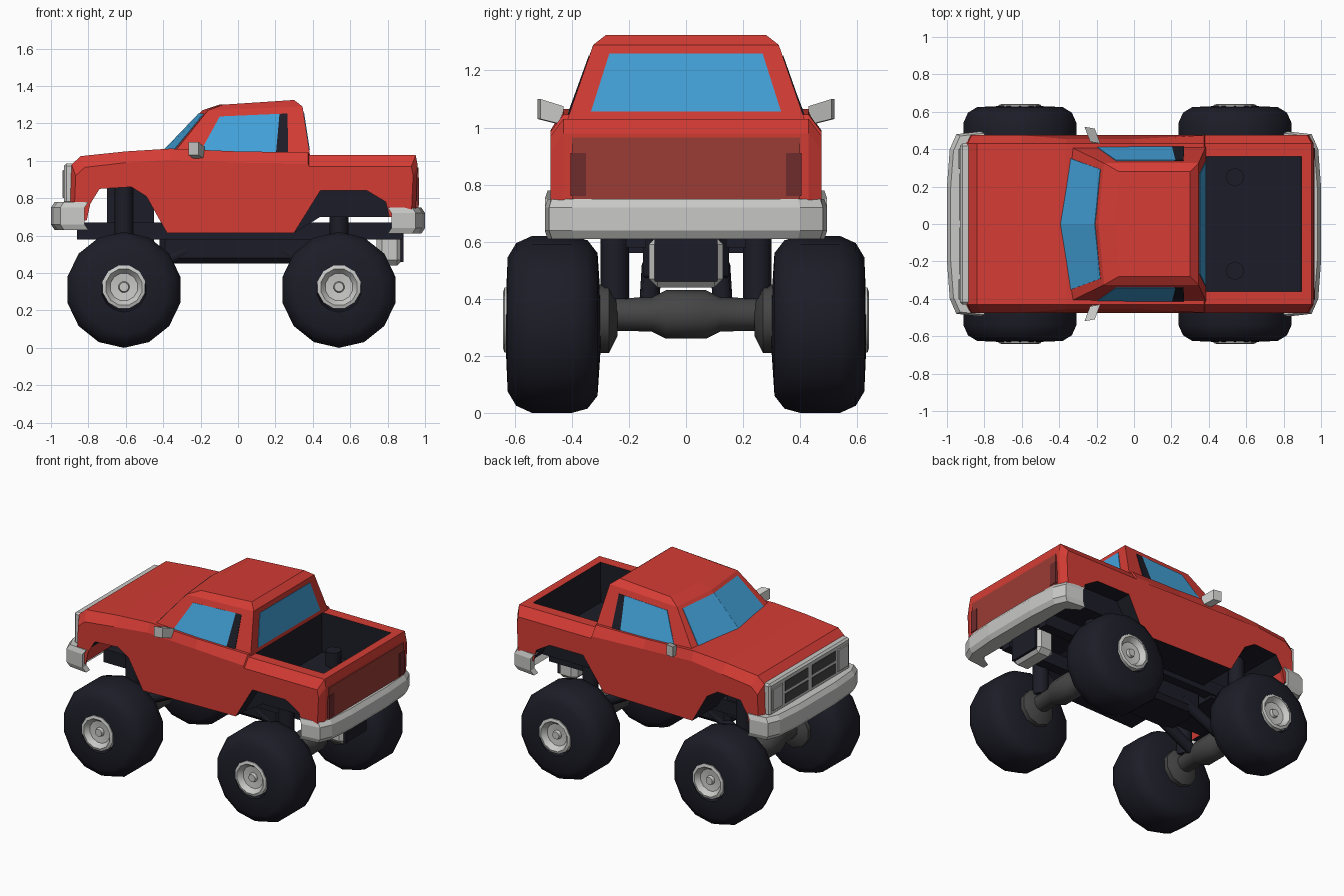
import bpy, bmesh, math
from mathutils import Vector

cube = bpy.data.objects.get("Cube")
if cube:
    bpy.data.objects.remove(cube)


def material(name, r, g, b):
    m = bpy.data.materials.new(name)
    m.use_nodes = True
    m.diffuse_color = (r, g, b, 1)
    m.node_tree.nodes["Principled BSDF"].inputs["Base Color"].default_value = (r, g, b, 1)
    return m


RED = material("red paint", 0.66, 0.045, 0.035)
DULL = material("dull red", 0.33, 0.045, 0.035)
LAMP = material("lamp red", 0.16, 0.025, 0.025)
BLACK = material("near black", 0.012, 0.012, 0.021)
GREY = material("axle grey", 0.06, 0.06, 0.062)
CHROME = material("light grey", 0.58, 0.58, 0.57)
GLASS = material("blue glass", 0.056, 0.36, 0.7)


def finish(name, bm, *mats, angle=None):
    bmesh.ops.remove_doubles(bm, verts=bm.verts, dist=0.0001)
    bmesh.ops.recalc_face_normals(bm, faces=bm.faces)
    mesh = bpy.data.meshes.new(name)
    bm.to_mesh(mesh)
    bm.free()
    for m in mats:
        mesh.materials.append(m)
    ob = bpy.data.objects.new(name, mesh)
    bpy.context.collection.objects.link(ob)
    if angle:
        bpy.ops.object.select_all(action="DESELECT")
        ob.select_set(True)
        bpy.context.view_layer.objects.active = ob
        bpy.ops.object.shade_smooth_by_angle(angle=math.radians(angle))
    return ob


def loft(rings, caps=True):
    """Skin closed rings of equal length."""
    bm = bmesh.new()
    rows = [[bm.verts.new(p) for p in ring] for ring in rings]
    n = len(rows[0])
    for a, b in zip(rows, rows[1:]):
        for i in range(n):
            j = (i + 1) % n
            bm.faces.new((a[i], a[j], b[j], b[i]))
    if caps:
        bm.faces.new(rows[0])
        bm.faces.new(rows[-1])
    return bm


def box(name, x, y, z, mat, bevel=0.0):
    rings = [[(x[0], y[0], h), (x[1], y[0], h), (x[1], y[1], h), (x[0], y[1], h)] for h in z]
    bm = loft(rings)
    if bevel:
        bmesh.ops.bevel(bm, geom=bm.edges[:], offset=bevel, segments=1, affect="EDGES")
    return finish(name, bm, mat)


def lathe(name, profile, x, z, sides, mat, side=1):
    """Turn (y, radius) points around an axis along y."""
    rings = [[(x + r * math.cos(t), side * y, z + r * math.sin(t))
              for t in (math.tau * (i + 0.5) / sides for i in range(sides))]
             for y, r in profile]
    return finish(name, loft(rings), mat, angle=40)


def beam(name, p, q, r, mat):
    p, q = Vector(p), Vector(q)
    rot = (q - p).to_track_quat("Z", "Y")
    around = [Vector((math.cos(k * math.tau / 8), math.sin(k * math.tau / 8), 0)) * r for k in range(8)]
    return finish(name, loft([[c + rot @ v for v in around] for c in (p, q)]), mat, angle=50)


def plate(name, quad, uvs, mat, lift=0.006):
    """Thin sheet laid on a quad, with corners given as fractions of it."""
    a, b, c, d = map(Vector, quad)
    n = (b - a).cross(d - a).normalized() * lift
    pts = [(a.lerp(b, u)).lerp(d.lerp(c, u), v) for u, v in uvs]
    return finish(name, loft([[p - n for p in pts], [p + n * 0.6 for p in pts]]), mat)


# Body: side outline (x, z, z inside the bed), skinned across the width
outline = [(-.90, .68, .68), (-.89, .98, .98), (-.84, 1.025, 1.025), (-.6, 1.05, 1.05),
           (-.36, 1.065, 1.065), (0, 1.05, 1.05), (.375, 1.045, 1.045), (.38, 1.03, .76),
           (.89, 1.03, .76), (.895, 1.03, 1.03), (.95, 1.03, 1.03), (.96, .98, .98),
           (.95, .70, .70), (.83, .70, .70), (.79, .78, .70), (.69, .84, .70),
           (.44, .84, .70), (.30, .615, .615), (-.38, .615, .615), (-.49, .81, .81),
           (-.57, .86, .86), (-.74, .85, .85), (-.81, .77, .77), (-.83, .68, .68)]


def body_ring(y, inner=False, outer=False):
    ring = []
    for x, z, zi in outline:
        z = zi if inner else z
        yy = y
        if outer:
            z = z - 0.06 if z > .95 else z
            yy = y * (.955 if abs(x) < .37 else 1)
            x = x * .975 if abs(x) > .8 else x
        ring.append((x, yy, z))
    return ring


half = [(.475, False, True), (.43, False, False), (.36, False, False), (.36, True, False)]
bm = loft([body_ring(-y, i, o) for y, i, o in half] + [body_ring(y, i, o) for y, i, o in half[::-1]])
bmesh.ops.remove_doubles(bm, verts=bm.verts, dist=0.0001)
bmesh.ops.dissolve_degenerate(bm, edges=bm.edges, dist=0.0001)
bmesh.ops.recalc_face_normals(bm, faces=bm.faces)
for f in bm.faces:
    c = f.calc_center_median()
    in_bed = max(abs(v.co.y) for v in f.verts) < .362 and .376 < c.x < .897
    if in_bed or f.normal.z < -.3:
        f.material_index = 1
finish("body", bm, RED, BLACK)


# Cab
def cab_ring(front, corner, rear, y, z_front, z_rear):
    return [(front, 0, z_front), (corner, -y, z_front), (rear, -y, z_rear),
            (rear, y, z_rear), (corner, y, z_front)]


low = cab_ring(-.41, -.345, .385, .415, 1.04, 1.03)
mid = cab_ring(-.19, -.16, .345, .325, 1.27, 1.29)
top = cab_ring(-.10, -.08, .30, .28, 1.30, 1.325)
finish("cab", loft([low, mid, top]), RED)

# Windows
for name, i, uvs in (
        ("windscreen_a", 0, [(0, .07), (.86, .07), (.88, .92), (0, .92)]),
        ("windscreen_b", 4, [(.14, .07), (1, .07), (1, .92), (.12, .92)]),
        ("side_window_a", 1, [(.19, .02), (.75, .02), (.76, .86), (.17, .84)]),
        ("side_window_b", 3, [(.25, .02), (.81, .02), (.83, .84), (.24, .86)]),
        ("rear_window", 2, [(.09, .10), (.91, .10), (.90, .88), (.10, .88)])):
    j = (i + 1) % 5
    plate(name, (low[i], low[j], mid[j], mid[i]), uvs, GLASS)
for name, i, u, w in (("pillar_trim_a", 1, .75, .84), ("pillar_trim_b", 3, .16, .25)):
    plate(name, (low[i], low[i + 1], mid[i + 1], mid[i]),
          [(u, .02), (w, .02), (w, .86), (u, .86)], BLACK)

# Tailgate panel and tail lamps
box("tailgate_panel", (.95, .964), (-.40, .40), (.75, .965), DULL)
for s in (-1, 1):
    ys = sorted((s * .35, s * .405))
    box("tail_lamp", (.955, .968), ys, (.76, .91), LAMP)

# Grille with openings and headlamps
box("grille", (-.93, -.87), (-.43, .43), (.77, .985), CHROME, .012)
for s in (-1, 1):
    for z in (.80, .885):
        box("grille_slot", (-.934, -.925), sorted((s * .02, s * .27)), (z, z + .065), GREY)
    box("headlamp", (-.938, -.92), sorted((s * .295, s * .405)), (.80, .95), CHROME, .004)


# Bumpers wrap around the corners
def bumper(name, s, z0, z1):
    plan = [(.82, .495), (.95, .48), (.985, .40), (1, .2)]
    inner = [(.90, .40), (.82, .45)]
    pts = plan + [(x, -y) for x, y in plan[::-1]] + [(x, -y) for x, y in inner[::-1]] + inner
    bm = loft([[(s * (x - d), y * (1 - d), z) for x, y in pts]
               for z, d in ((z0, .02), (z0 + .03, 0), (z1 - .03, 0), (z1, .02))])
    finish(name, bm, CHROME)


bumper("nose_bumper", -1, .63, .78)
bumper("tail_bumper", 1, .61, .75)

# Mirrors
for s in (-1, 1):
    beam("mirror_arm", (-.20, s * .40, 1.03), (-.22, s * .46, 1.045), .014, CHROME)
    rings = [[(-.235 - k * .03, s * (.44 + k * .08), 1.01 + k * .02),
              (-.18 - k * .03, s * (.43 + k * .08), 1.01 + k * .02),
              (-.18 - k * .03, s * (.43 + k * .08), 1.075 + k * .025),
              (-.235 - k * .03, s * (.44 + k * .08), 1.075 + k * .025)] for k in (0, 1)]
    finish("mirror", loft(rings), CHROME)

# Wheels, axles and suspension
tyre = [(.30, .10), (.31, .25), (.345, .295), (.40, .31), (.54, .31), (.595, .285),
        (.625, .235), (.63, .12), (.60, .11)]
hub = [(.59, .118), (.636, .118), (.642, .10), (.61, .075), (.605, .03), (.625, .025)]
axle = [(-.33, .055), (-.12, .06), (-.07, .085), (.07, .085), (.12, .06), (.33, .055)]
for end, x in (("nose", -.61), ("tail", .54)):
    lathe(end + "_axle", axle, x, .345, 10, GREY)
    inward = x * .45
    for s in (-1, 1):
        lathe(end + "_tyre", tyre, x, .31, 14, BLACK, s)
        lathe(end + "_hub", hub, x, .325, 12, CHROME, s)
        lathe(end + "_drum", [(.24, .06), (.27, .12), (.315, .12)], x, .33, 10, GREY, s)
        beam(end + "_spring", (x, s * .25, .40), (x, s * .25, .86), .05, BLACK)
        beam(end + "_link", (x, s * .13, .36), (inward, s * .12, .52), .035, BLACK)

# Chassis
box("belly", (-.42, .42), (-.15, .15), (.45, .64), BLACK, .03)
box("engine_block", (-.70, -.45), (-.2, .2), (.56, .87), BLACK)
for s in (-1, 1):
    box("frame_rail", (-.86, .88), sorted((s * .14, s * .21)), (.58, .67), BLACK)
box("tail_tank", (.74, .88), (-.13, .13), (.44, .62), CHROME, .03)
box("tank_cover", (.87, .886), (-.11, .11), (.46, .62), BLACK)
